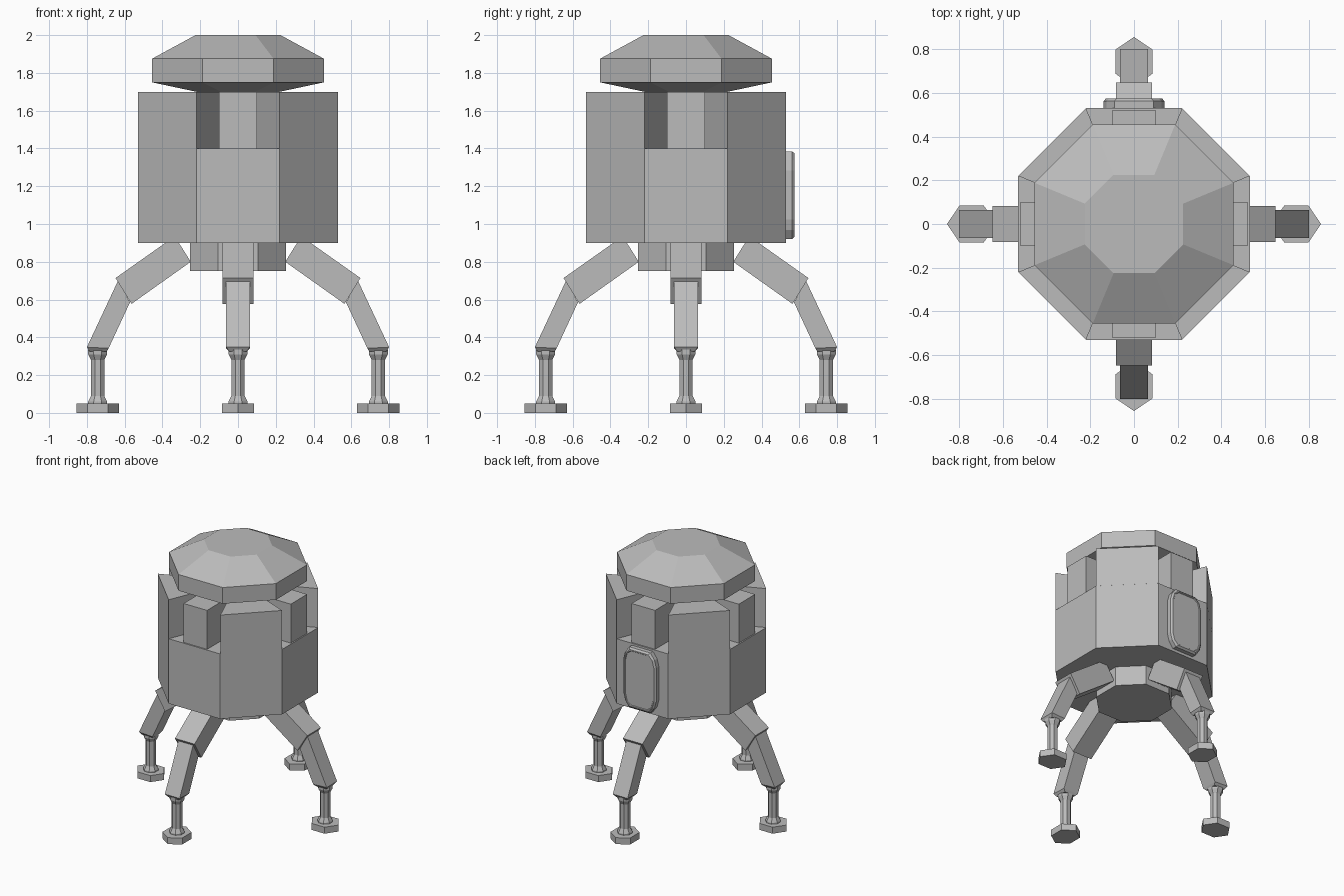
import bpy
import bmesh
from math import cos, sin, pi
from mathutils import Matrix, Vector

if "Cube" in bpy.data.objects:
    bpy.data.objects.remove(bpy.data.objects["Cube"], do_unlink=True)

grey = bpy.data.materials.new("hull grey")
grey.use_nodes = True
COLOUR = (0.5, 0.5, 0.5, 1)
grey.diffuse_color = COLOUR
grey.node_tree.nodes["Principled BSDF"].inputs["Base Color"].default_value = COLOUR


def loft(name, rings, turn=0):
    """Closed solid through matching rings of points, turned about z."""
    bm = bmesh.new()
    loops = [[bm.verts.new(p) for p in ring] for ring in rings]
    n = len(loops[0])
    for a, b in zip(loops, loops[1:]):
        for i in range(n):
            j = (i + 1) % n
            bm.faces.new((a[i], a[j], b[j], b[i]))
    bm.faces.new(loops[0][::-1])
    bm.faces.new(loops[-1])
    bmesh.ops.recalc_face_normals(bm, faces=bm.faces)
    bm.transform(Matrix.Rotation(turn * pi / 2, 4, 'Z'))
    mesh = bpy.data.meshes.new(name)
    bm.to_mesh(mesh)
    bm.free()
    mesh.materials.append(grey)
    obj = bpy.data.objects.new(name, mesh)
    bpy.context.collection.objects.link(obj)
    return obj


def ring(apothem, z, x=0):
    """Octagon with flat sides toward the axes."""
    r = apothem / cos(pi / 8)
    return [(x + r * cos(a), r * sin(a), z)
            for a in (pi / 8 + k * pi / 4 for k in range(8))]


def octagons(name, profile, x=0, turn=0):
    return loft(name, [ring(a, z, x) for a, z in profile], turn)


def prism(name, outline, z0, z1, turn=0):
    return loft(name, [[(x, y, z) for x, y in outline] for z in (z0, z1)], turn)


# Hull, underside drum and domed cap
octagons("hull", [(0.53, 0.9), (0.53, 1.4)])
octagons("underside_drum", [(0.255, 0.75), (0.255, 0.9)])
octagons("cap", [(0.22, 1.7), (0.455, 1.75), (0.455, 1.875), (0.225, 2.0)])

# Four corner walls and the blocks standing in the notches between them
wall = [(0.53, 0.22), (0.22, 0.53), (0.1, 0.24), (0.1, 0.1), (0.24, 0.1)]
block = [(0, -0.1), (0.52, -0.1), (0.52, 0.1), (0, 0.1)]
for k in range(4):
    prism(f"corner_wall_{k + 1}", wall, 1.4, 1.7, k)
    prism(f"notch_block_{k + 1}", block, 1.4, 1.7, k)


# Hatch on the back, with a bevelled rim and a raised panel
def hatch_ring(inset, y):
    w, h = 0.14 - inset, 0.232 - inset
    quarter = [(w, 0.13), (w - 0.015, 0.185), (w - 0.05, h)]
    right = [(x, -z) for x, z in quarter[::-1]] + quarter
    outline = right + [(-x, z) for x, z in right[::-1]]
    return [(x, y, 1.153 + z) for x, z in outline]


loft("hatch", [hatch_ring(i, y) for i, y in
               ((0, 0.52), (0, 0.562), (0.012, 0.575), (0.02, 0.575), (0.024, 0.57))])


# Four legs, each made pointing toward +x and turned into place
def beam_ring(outer, inner, half):
    (xo, zo), (xi, zi) = outer, inner
    return [(xo, -half, zo), (xo, half, zo), (xi, half, zi), (xi, -half, zi)]


FOOT_X = 0.743
pad = [(FOOT_X + x, y) for x, y in
       ((0.113, 0), (0.055, 0.085), (-0.055, 0.085),
        (-0.113, 0), (-0.055, -0.085), (0.055, -0.085))]
strut = [(0.05, 0.045), (0.05, 0.06), (0.035, 0.09), (0.035, 0.28),
         (0.05, 0.31), (0.05, 0.335)]
for k in range(4):
    n = k + 1
    loft(f"upper_leg_{n}", [beam_ring((0.335, 0.935), (0.25, 0.80), 0.083),
                            beam_ring((0.648, 0.714), (0.564, 0.577), 0.083)], k)
    loft(f"lower_leg_{n}", [beam_ring((0.635, 0.70), (0.572, 0.585), 0.063),
                            beam_ring((0.80, 0.348), (0.685, 0.342), 0.063),
                            beam_ring((0.785, 0.325), (0.695, 0.325), 0.046)], k)
    octagons(f"foot_strut_{n}", strut, FOOT_X, k)
    prism(f"foot_pad_{n}", pad, 0, 0.05, k)
